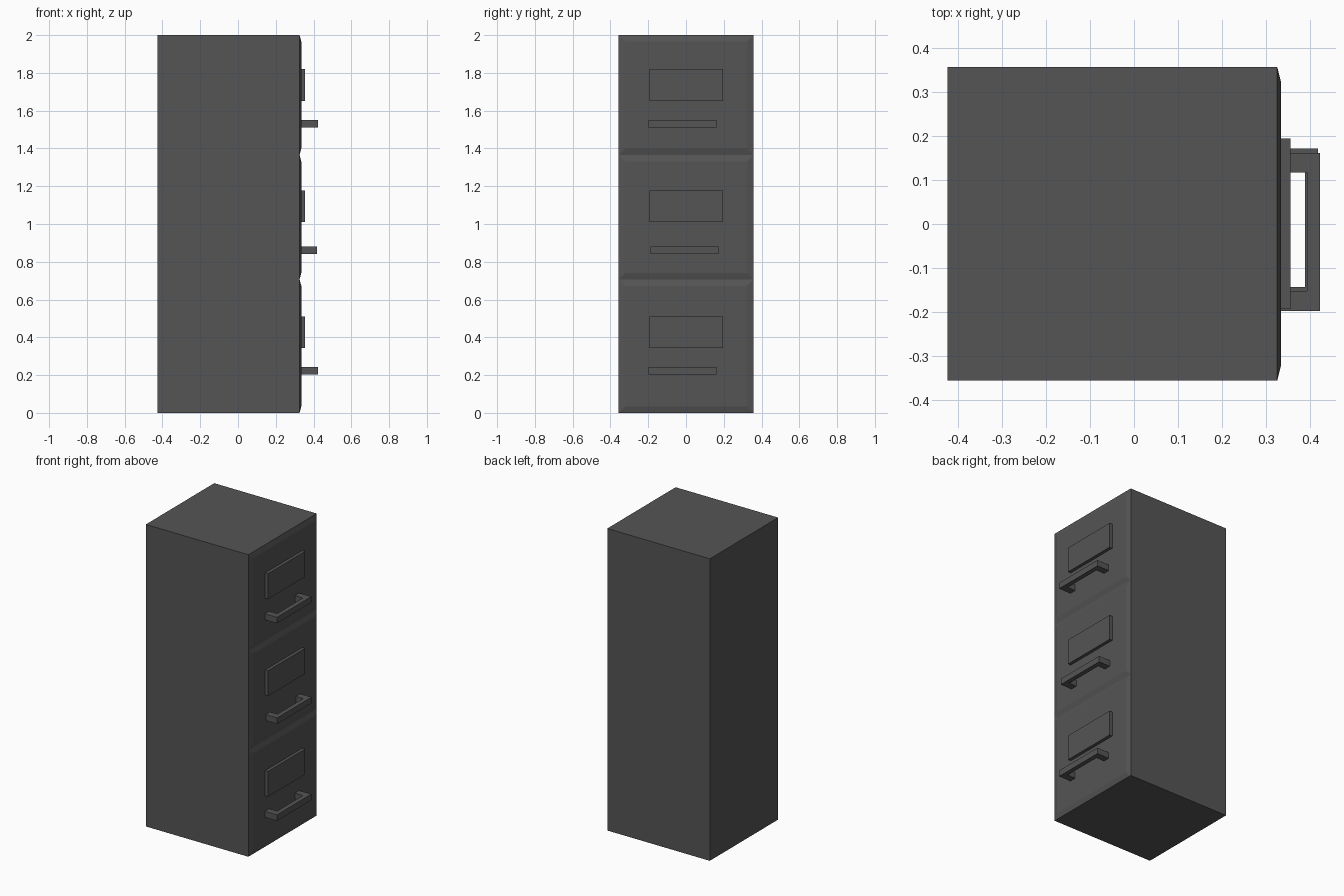
import bpy
import bmesh

if "Cube" in bpy.data.objects:
    bpy.data.objects.remove(bpy.data.objects["Cube"])

dark = bpy.data.materials.new("dark_grey_metal")
dark.diffuse_color = (0.09, 0.09, 0.09, 1)
dark.use_nodes = True
dark.node_tree.nodes["Principled BSDF"].inputs["Base Color"].default_value = dark.diffuse_color


def finish(bm, name):
    bmesh.ops.recalc_face_normals(bm, faces=bm.faces)
    mesh = bpy.data.meshes.new(name)
    bm.to_mesh(mesh)
    bm.free()
    mesh.materials.append(dark)
    obj = bpy.data.objects.new(name, mesh)
    bpy.context.collection.objects.link(obj)
    return obj


def box(name, x, y, z, inset=(0, 0)):
    """Box from (min, max) ranges; inset tapers the +x face in y and z."""
    bm = bmesh.new()
    bmesh.ops.create_cube(bm, size=1)
    for v in bm.verts:
        sx, sy, sz = (1 if c > 0 else 0 for c in v.co)
        iy, iz = inset if sx else (0, 0)
        v.co = (x[sx], y[sy] + (-iy if sy else iy), z[sz] + (-iz if sz else iz))
    return finish(bm, name)


def handle(name, y0, z0, x_end):
    """U-shaped pull: flat profile in the xy plane, extruded upwards."""
    y1, leg, x0, bar, height = y0 + 0.36, 0.045, 0.33, 0.03, 0.04
    profile = [(x0, y0), (x_end, y0), (x_end, y1), (x0, y1),
               (x0, y1 - leg), (x_end - bar, y1 - leg),
               (x_end - bar, y0 + leg), (x0, y0 + leg)]
    bm = bmesh.new()
    face = bm.faces.new([bm.verts.new((px, py, z0)) for px, py in profile])
    top = bmesh.ops.extrude_face_region(bm, geom=[face])["geom"]
    bmesh.ops.translate(bm, vec=(0, 0, height),
                        verts=[g for g in top if isinstance(g, bmesh.types.BMVert)])
    return finish(bm, name)


# Cabinet body
box("cabinet_body", (-0.425, 0.326), (-0.357, 0.358), (0, 2))

# Drawers: z range, label plate bottom, handle (y start, z bottom, outer x)
drawers = [
    ("bottom", (0.0, 0.707), 0.343, (-0.198, 0.203, 0.424)),
    ("middle", (0.707, 1.365), 1.01, (-0.188, 0.84, 0.419)),
    ("top", (1.365, 2.0), 1.652, (-0.198, 1.511, 0.424)),
]
for level, z, plate_z, pull in drawers:
    box(f"{level}_drawer_front", (0.326, 0.335), (-0.357, 0.358), z, (0.035, 0.034))
    box(f"{level}_label_plate", (0.33, 0.356), (-0.194, 0.195), (plate_z, plate_z + 0.168))
    handle(f"{level}_handle", *pull)
